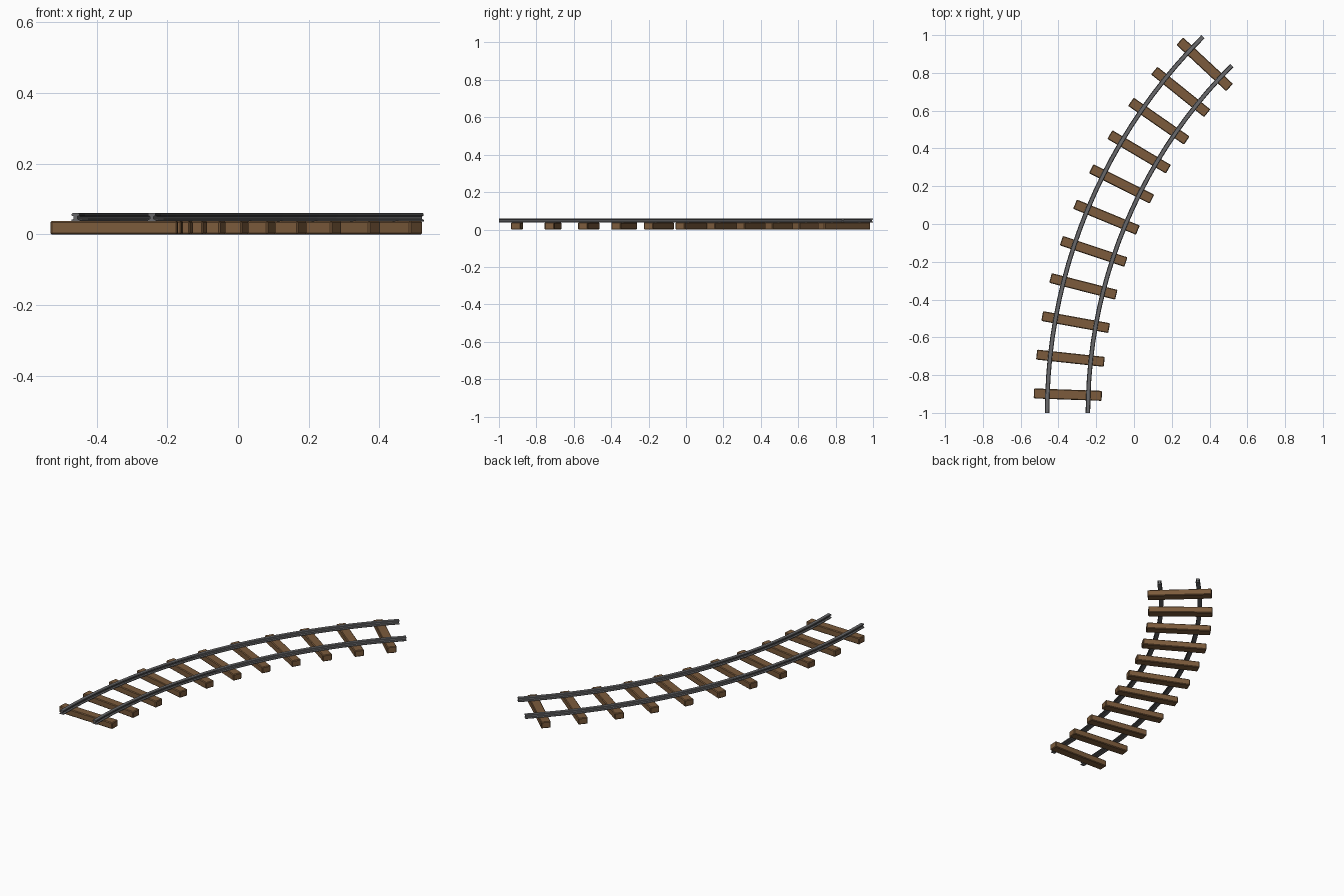
import bpy, bmesh, math
from mathutils import Matrix

if "Cube" in bpy.data.objects:
    bpy.data.objects.remove(bpy.data.objects["Cube"])

CX, CY, R = 2.356, -1.0, 2.708      # centre of the bend and track radius
SWEEP = math.radians(45)
TIES, SEGS = 11, 22


def material(name, rgb):
    m = bpy.data.materials.new(name)
    m.diffuse_color = (*rgb, 1)
    m.use_nodes = True
    m.node_tree.nodes["Principled BSDF"].inputs["Base Color"].default_value = m.diffuse_color
    return m


def finish(bm, name, mat):
    bmesh.ops.recalc_face_normals(bm, faces=bm.faces)
    me = bpy.data.meshes.new(name)
    bm.to_mesh(me)
    bm.free()
    me.materials.append(mat)
    ob = bpy.data.objects.new(name, me)
    bpy.context.collection.objects.link(ob)
    return ob


def on_arc(radius, a, z):
    return (CX - radius * math.cos(a), CY + radius * math.sin(a), z)


wood = material("wood", (0.2, 0.105, 0.045))
steel = material("steel", (0.14, 0.14, 0.145))

# Wooden ties with chamfered edges, spaced evenly round the bend
for i in range(TIES):
    a = SWEEP * (i + 0.5) / TIES
    bm = bmesh.new()
    bmesh.ops.create_cube(bm, size=1, matrix=Matrix.Diagonal((0.36, 0.053, 0.038, 1)))
    bmesh.ops.bevel(bm, geom=bm.edges[:], offset=0.004, segments=1, affect='EDGES')
    tie = finish(bm, f"tie_{i + 1}", wood)
    tie.location = on_arc(R, a, 0.019)
    tie.rotation_euler.z = -a

# Rail cross-section: foot, web and head (half, mirrored)
half = [(0.012, 0.037), (0.012, 0.041), (0.005, 0.044),
        (0.005, 0.051), (0.011, 0.053), (0.011, 0.058), (0.009, 0.060)]
profile = half + [(-x, z) for x, z in reversed(half)]


def rail(name, radius):
    bm = bmesh.new()
    rings = [[bm.verts.new(on_arc(radius + x, SWEEP * s / SEGS, z)) for x, z in profile]
             for s in range(SEGS + 1)]
    n = len(profile)
    for r0, r1 in zip(rings, rings[1:]):
        for k in range(n):
            bm.faces.new((r0[k], r0[(k + 1) % n], r1[(k + 1) % n], r1[k]))
    bm.faces.new(rings[0])
    bm.faces.new(rings[-1])
    finish(bm, name, steel)


rail("outer_rail", R + 0.108)
rail("inner_rail", R - 0.108)
